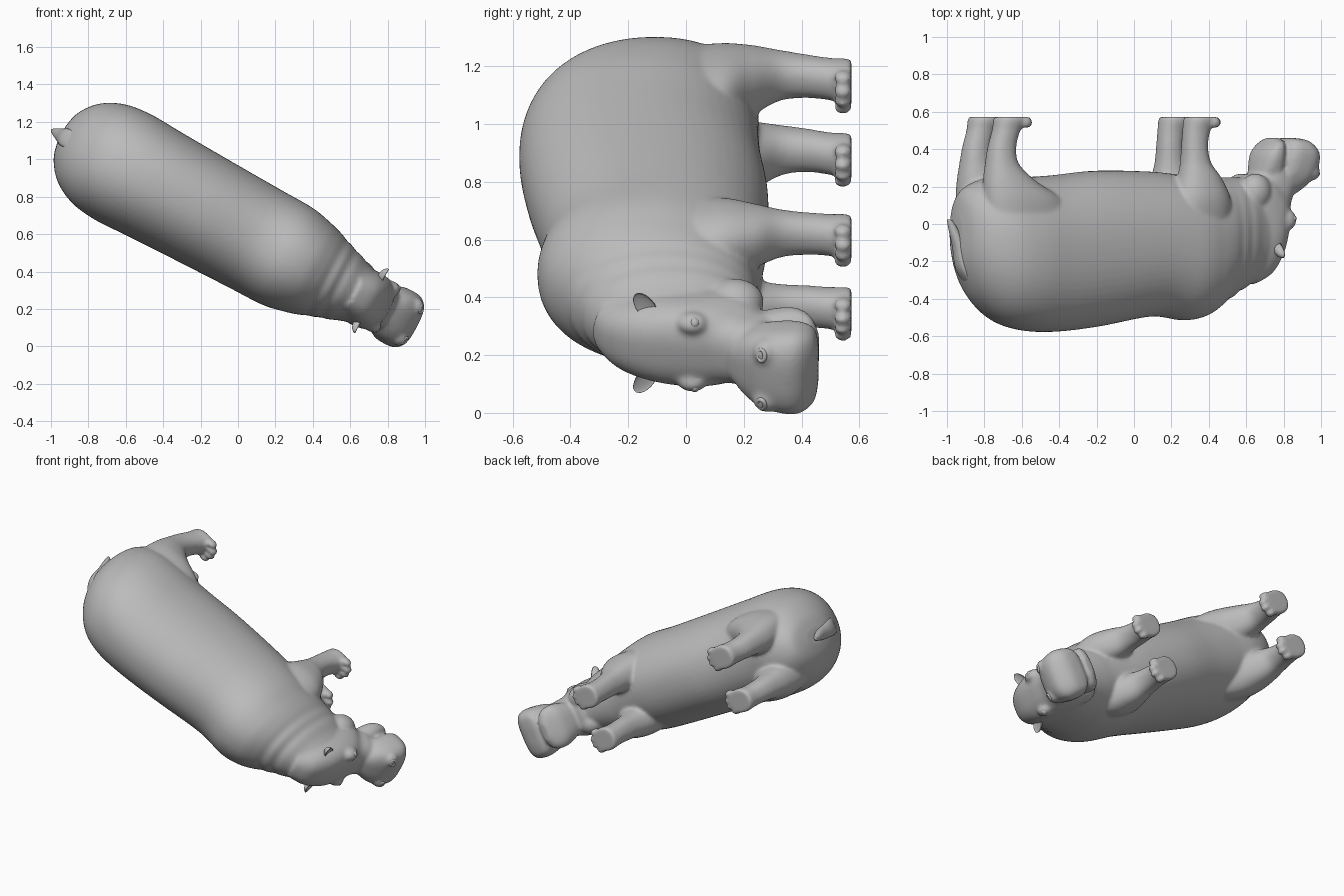
import bpy, bmesh, math
from mathutils import Matrix, Vector

cube = bpy.data.objects.get("Cube")
if cube:
    bpy.data.objects.remove(cube, do_unlink=True)

# Animal's own frame: first axis forward, second to its side, third up its back
A = math.radians(27.8)
C, S = math.cos(A), math.sin(A)
POSE = Matrix(((C, S, 0, 0), (0, 0, -1, 0), (-S, C, 0, 0.63), (0, 0, 0, 1)))

grey = bpy.data.materials.new("hide grey")
grey.use_nodes = True
grey.diffuse_color = (0.5, 0.5, 0.5, 1)
grey.node_tree.nodes["Principled BSDF"].inputs["Base Color"].default_value = (0.5, 0.5, 0.5, 1)


def spline(rows, steps=6):
    """Smoothly interpolate rows of numbers (Catmull-Rom)."""
    rows = [Vector(r) for r in rows]
    out = []
    for i in range(len(rows) - 1):
        a, b, c, d = (rows[max(0, min(len(rows) - 1, i + k))] for k in (-1, 0, 1, 2))
        for j in range(steps):
            t = j / steps
            out.append(0.5 * (2 * b + (c - a) * t + (2 * a - 5 * b + 4 * c - d) * t ** 2
                              + (3 * b - a - 3 * c + d) * t ** 3))
    return out + [rows[-1]]


def loft(bm, rows, power=2.0, sides=56):
    """Skin sections given as front point, back point, half width, side offset."""
    rings = []
    for s1, h1, s2, h2, w, off in spline(rows):
        ring = []
        for i in range(sides):
            t = 2 * math.pi * i / sides
            ct, st = (math.copysign(abs(f(t)) ** (2 / power), f(t)) for f in (math.cos, math.sin))
            ring.append(bm.verts.new(((s1 + s2) / 2 + ct * (s1 - s2) / 2, off + w * st,
                                      (h1 + h2) / 2 + ct * (h1 - h2) / 2)))
        rings.append(ring)
    for p, q in zip(rings, rings[1:]):
        for i in range(sides):
            k = (i + 1) % sides
            bm.faces.new((p[i], p[k], q[k], q[i]))
    bm.faces.new(rings[0])
    bm.faces.new(rings[-1])


def ball(bm, pos, size):
    m = Matrix.Translation(pos) @ Matrix.Diagonal((*size, 1))
    return bmesh.ops.create_uvsphere(bm, u_segments=20, v_segments=12, radius=1, matrix=m)["verts"]


def finish(bm, name):
    bmesh.ops.recalc_face_normals(bm, faces=bm.faces)
    for f in bm.faces:
        f.smooth = True
    mesh = bpy.data.meshes.new(name)
    bm.to_mesh(mesh)
    bm.free()
    mesh.transform(POSE)
    mesh.materials.append(grey)
    obj = bpy.data.objects.new(name, mesh)
    bpy.context.collection.objects.link(obj)
    return obj


skin = bmesh.new()

# Barrel body and folded neck, bending slightly: position, back, belly, half width
body = [(-1.07, .14, -.04, .05), (-1.045, .25, -.16, .14), (-.97, .395, -.22, .235),
        (-.85, .51, -.25, .298), (-.7, .565, -.25, .319), (-.5, .577, -.26, .312),
        (-.23, .55, -.285, .304), (.1, .495, -.28, .296), (.3, .515, -.26, .292),
        (.42, .495, -.25, .269), (.5, .448, -.25, .246), (.545, .41, -.25, .226),
        (.58, .396, -.25, .217), (.615, .365, -.25, .201), (.65, .352, -.25, .193),
        (.7, .32, -.24, .172), (.77, .28, -.2, .145), (.82, .2, -.15, .09)]
loft(skin, [(s, top, s, low, w, -.012 * (s + .4)) for s, top, low, w in body], 2.15)

# Skull, from the crown down to the bridge of the nose
skull = [(.72, .325, .55, -.1, .125), (.82, .265, .6, -.2, .152), (.885, .15, .67, -.26, .158),
         (.915, 0, .71, -.27, .148), (.925, -.1, .74, -.28, .126), (.955, -.18, .76, -.31, .122),
         (.985, -.27, .78, -.35, .1)]
loft(skin, [(*r, -.013) for r in skull], 2.7)

# Broad square muzzle
muzzle = [(.95, -.15, .82, -.21, .08), (1.01, -.195, .83, -.26, .122), (1.06, -.25, .845, -.3, .145),
          (1.09, -.33, .855, -.36, .158), (1.083, -.39, .87, -.41, .157),
          (1.035, -.44, .89, -.45, .128), (.99, -.458, .92, -.46, .06)]
loft(skin, [(*r, -.02) for r in muzzle], 3)

# Lower jaw tucked behind the muzzle
jaw = [(.88, -.2, .72, -.24, .1), (.88, -.28, .73, -.31, .125), (.88, -.36, .75, -.38, .138),
       (.88, -.43, .79, -.43, .12), (.87, -.46, .82, -.46, .06)]
loft(skin, [(*r, -.015) for r in jaw], 2.6)

# Legs: front edge, back edge, height, half width, side offset
hind = [(-.47, -.97, 0, .12, .16), (-.53, -.98, -.13, .125, .157), (-.68, -.978, -.225, .11, .15),
        (-.785, -.965, -.32, .085, .147), (-.8, -.95, -.41, .073, .145),
        (-.775, -.925, -.5, .07, .146), (-.74, -.918, -.55, .076, .146), (-.74, -.912, -.573, .073, .146)]
fore = [(.5, .13, 0, .115, .135), (.49, .16, -.13, .116, .15), (.44, .195, -.24, .1, .15),
        (.375, .215, -.33, .08, .146), (.36, .222, -.42, .072, .143),
        (.375, .228, -.5, .07, .143), (.4, .234, -.55, .076, .143), (.4, .238, -.573, .073, .143)]
for side in (1, -1):
    for leg in (hind, fore):
        loft(skin, [(a, h, b, h, w, side * off) for a, b, h, w, off in leg], 2.3)
        # Four toes fanned round the front of the foot
        for k in (-1.5, -.5, .5, 1.5):
            ball(skin, (leg[-1][0] + .012 - .016 * abs(k) ** 1.5, side * .144 + k * .039, -.543),
                 (.035, .021, .032))
    # Jowls, brow bumps and nose swellings
    ball(skin, (.69, side * .085, -.17), (.09, .08, .1))
    ball(skin, (.877, side * .112 - .01, -.022), (.048, .038, .055))
    ball(skin, (1.035, side * .09 - .02, -.28), (.045, .05, .05))

hide = finish(skin, "body_skin")
remesh = hide.modifiers.new("blend parts", "REMESH")
remesh.mode = "VOXEL"
remesh.voxel_size = 0.01
remesh.use_smooth_shade = True
soften = hide.modifiers.new("soften", "SMOOTH")
soften.factor = 0.5
soften.iterations = 9

for side, label in ((1, "left"), (-1, "right")):
    # Cupped ear leaning outwards
    bm = bmesh.new()
    for v in ball(bm, (0, 0, 0), (.036, .032, .06)):
        if v.co.x > 0:
            v.co.x *= -.2
    bm.transform(Matrix.Translation((.815, side * .142 - .01, .14))
                 @ Matrix.Rotation(-side * math.radians(55), 4, "X"))
    finish(bm, label + "_ear")

    # Eye set under its brow
    bm = bmesh.new()
    ball(bm, (.9, side * .124 - .01, -.03), (.021, .02, .018))
    finish(bm, label + "_eye")

    # Nostril rim
    bm = bmesh.new()
    tilt = Vector((.8, side * .25, .55)).to_track_quat("Z", "Y").to_matrix().to_4x4()
    place = Matrix.Translation((1.066, side * .095 - .02, -.262)) @ tilt
    rings = []
    for i in range(20):
        t = 2 * math.pi * i / 20
        rings.append([bm.verts.new(place @ Vector(((.02 + .008 * math.cos(u)) * math.cos(t),
                      (.014 + .008 * math.cos(u)) * math.sin(t), .009 * math.sin(u))))
                      for u in (k * math.pi / 4 for k in range(8))])
    for i in range(20):
        p, q = rings[i], rings[(i + 1) % 20]
        for k in range(8):
            bm.faces.new((p[k], p[(k + 1) % 8], q[(k + 1) % 8], q[k]))
    finish(bm, label + "_nostril")

# Short tail, broad at the root and tapering down the rump
bm = bmesh.new()
tail = [(-.96, .37, -1.0, .33, .04), (-1.02, .25, -1.066, .24, .05), (-1.03, .13, -1.092, .12, .042),
        (-1.06, .04, -1.118, .03, .026), (-1.1, -.02, -1.13, -.025, .013)]
loft(bm, [(*r, 0) for r in tail], 2, 20)
finish(bm, "tail")
